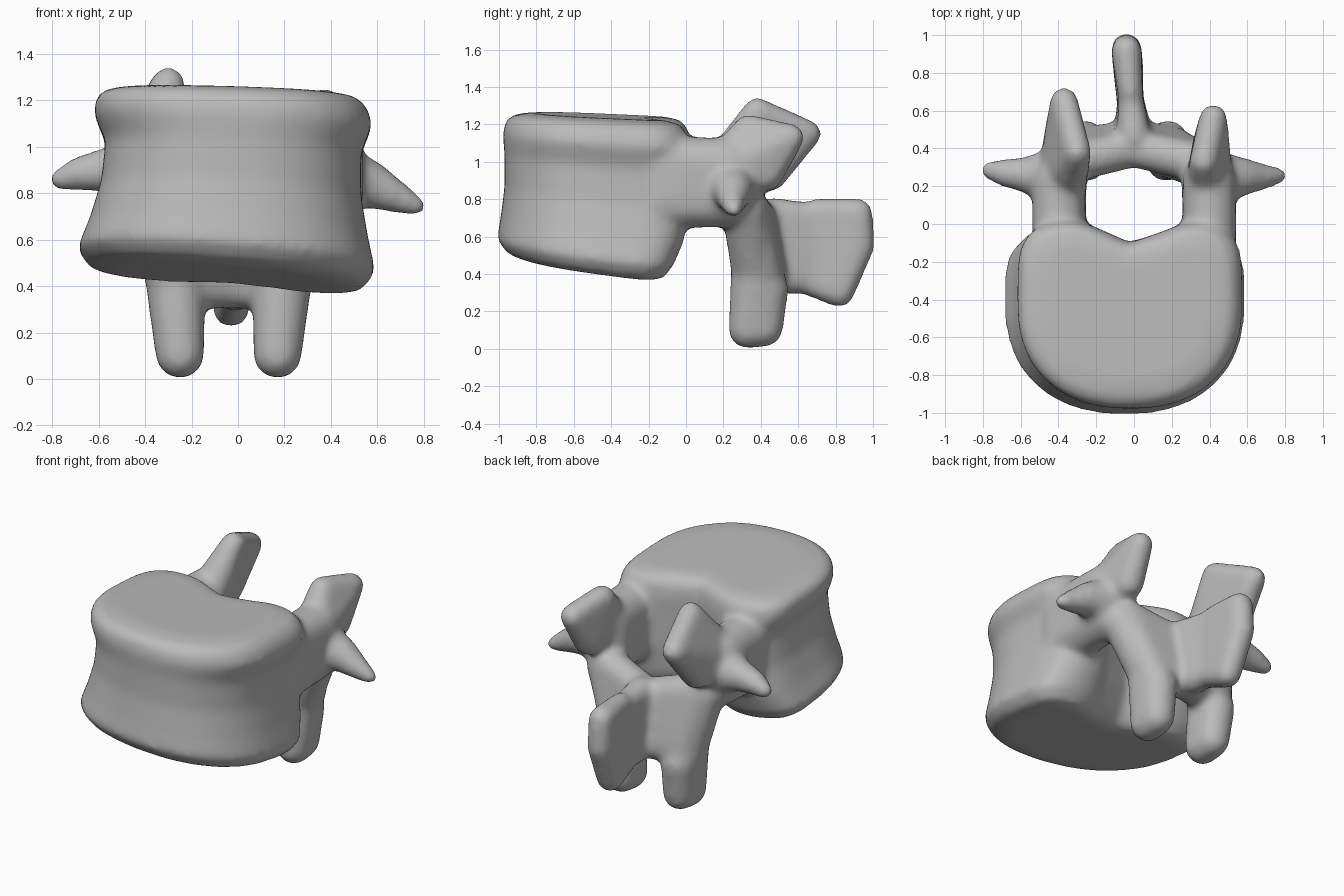
import bpy, bmesh, math
from mathutils import Vector

cube = bpy.data.objects.get("Cube")
if cube:
    bpy.data.objects.remove(cube)

bone = bpy.data.materials.new("bone grey")
bone.use_nodes = True
grey = (0.5, 0.5, 0.5, 1)
bone.diffuse_color = grey
bone.node_tree.nodes["Principled BSDF"].inputs["Base Color"].default_value = grey

bm = bmesh.new()

# Evenly spread directions, used as the points of every ball
GOLDEN = math.pi * (3 - math.sqrt(5))
DIRECTIONS = []
for k in range(120):
    h = 1 - (2 * k + 1) / 120
    w = math.sqrt(1 - h * h)
    DIRECTIONS.append(Vector((w * math.cos(k * GOLDEN), w * math.sin(k * GOLDEN), h)))


def hull(*balls):
    """Convex skin around balls given as (x, y, z, radius)."""
    verts = [bm.verts.new(Vector((x, y, z)) + d * r)
             for x, y, z, r in balls for d in DIRECTIONS]
    bmesh.ops.convex_hull(bm, input=verts)
    loose = [v for v in bm.verts if not v.link_faces]
    bmesh.ops.delete(bm, geom=loose, context="VERTS")


def chain(*balls):
    for a, b in zip(balls, balls[1:]):
        hull(a, b)


def power(v, n):
    return math.copysign(abs(v) ** (2 / n), v)


def body_ring(z, cx, half, front, back, count=72):
    """Rounded front, flat back with a hollow for the canal, tilted end planes."""
    up = (z - 0.43) / 0.81
    cy = -0.42
    ring = []
    for i in range(count):
        t = math.tau * i / count
        c, s = math.cos(t), math.sin(t)
        n = 4.5 if s > 0 else 2.3
        x = cx + half * power(c, n)
        y = cy + power(s, n) * ((back - cy) if s > 0 else (cy - front))
        if s > 0:
            y -= 0.13 * math.exp(-(x / 0.2) ** 2) * s
        tilt = -(0.08 - 0.05 * up) * x - (0.13 - 0.085 * up) * (y + 0.45)
        ring.append(bm.verts.new((x, y, z + tilt)))
    return ring


# Pedicles, laminae and the roots of the processes on both sides
for s in (-1, 1):
    hull((s * .40, -.15, 1.00, .14), (s * .40, -.15, .78, .14),
         (s * .40, .22, .99, .14), (s * .39, .24, .79, .14))
    hull((s * .33, .33, .76, .11), (0, .40, .68, .10),
         (0, .45, .40, .10), (s * .23 - .03, .40, .42, .12))

# Upper joint processes
hull((-.38, .20, .95, .13), (-.39, .45, .93, .09),
     (-.30, .38, 1.27, .075), (-.37, .65, 1.15, .075))
hull((.40, .20, .95, .13), (.40, .43, .93, .09),
     (.37, .33, 1.18, .075), (.42, .56, 1.13, .075))

# Lower joint processes
for x in (-.25, .17):
    side = math.copysign(1, x)
    hull((x, .33, .105, .105), (x, .42, .11, .10),
         (x + side * .02, .37, .42, .13), (x + side * .01, .44, .32, .11))
    hull((x + side * .02, .37, .42, .13), (side * .35, .31, .74, .12))

# Transverse processes
chain((-.42, .25, .90, .15), (-.57, .26, .90, .095),
      (-.68, .27, .885, .075), (-.765, .285, .86, .048))
chain((.42, .24, .87, .15), (.56, .25, .84, .105),
      (.68, .25, .785, .07), (.765, .255, .745, .045))

# Spinous process: a flat blade with a thicker free edge
hull((0, .46, .72, .09), (-.02, .70, .72, .06), (-.02, .70, .36, .06),
     (-.01, .55, .38, .09))
hull((-.02, .70, .74, .065), (-.04, .92, .725, .08), (-.04, .93, .55, .08),
     (-.03, .82, .30, .08), (-.02, .64, .36, .07))

# Vertebral body: stacked rings with a waist and flared rims
rings = [body_ring(*r) for r in (
    (0.43, -0.04, 0.50, -0.88, -0.16),
    (0.45, -0.05, 0.59, -0.96, -0.10),
    (0.52, -0.05, 0.64, -1.01, -0.05),
    (0.65, -0.04, 0.60, -0.99, 0.01),
    (0.82, -0.03, 0.56, -0.97, 0.03),
    (1.00, -0.02, 0.55, -0.97, 0.03),
    (1.12, -0.02, 0.60, -0.98, 0.03),
    (1.19, -0.03, 0.585, -0.965, 0.02),
    (1.23, -0.03, 0.54, -0.92, -0.01),
    (1.245, -0.03, 0.44, -0.82, -0.08))]
for low, high in zip(rings, rings[1:]):
    for i in range(len(low)):
        j = (i + 1) % len(low)
        bm.faces.new((low[i], low[j], high[j], high[i]))
bm.faces.new(rings[0][::-1])
bm.faces.new(rings[-1])

bmesh.ops.recalc_face_normals(bm, faces=bm.faces)
mesh = bpy.data.meshes.new("vertebra")
bm.to_mesh(mesh)
bm.free()
mesh.materials.append(bone)
vertebra = bpy.data.objects.new("vertebra", mesh)
bpy.context.collection.objects.link(vertebra)

# Fuse the parts into one skin and soften the joints
fuse = vertebra.modifiers.new("fuse", "REMESH")
fuse.mode = "VOXEL"
fuse.voxel_size = 0.02
fuse.use_smooth_shade = True
soften = vertebra.modifiers.new("soften", "SMOOTH")
soften.factor = 0.5
soften.iterations = 14
